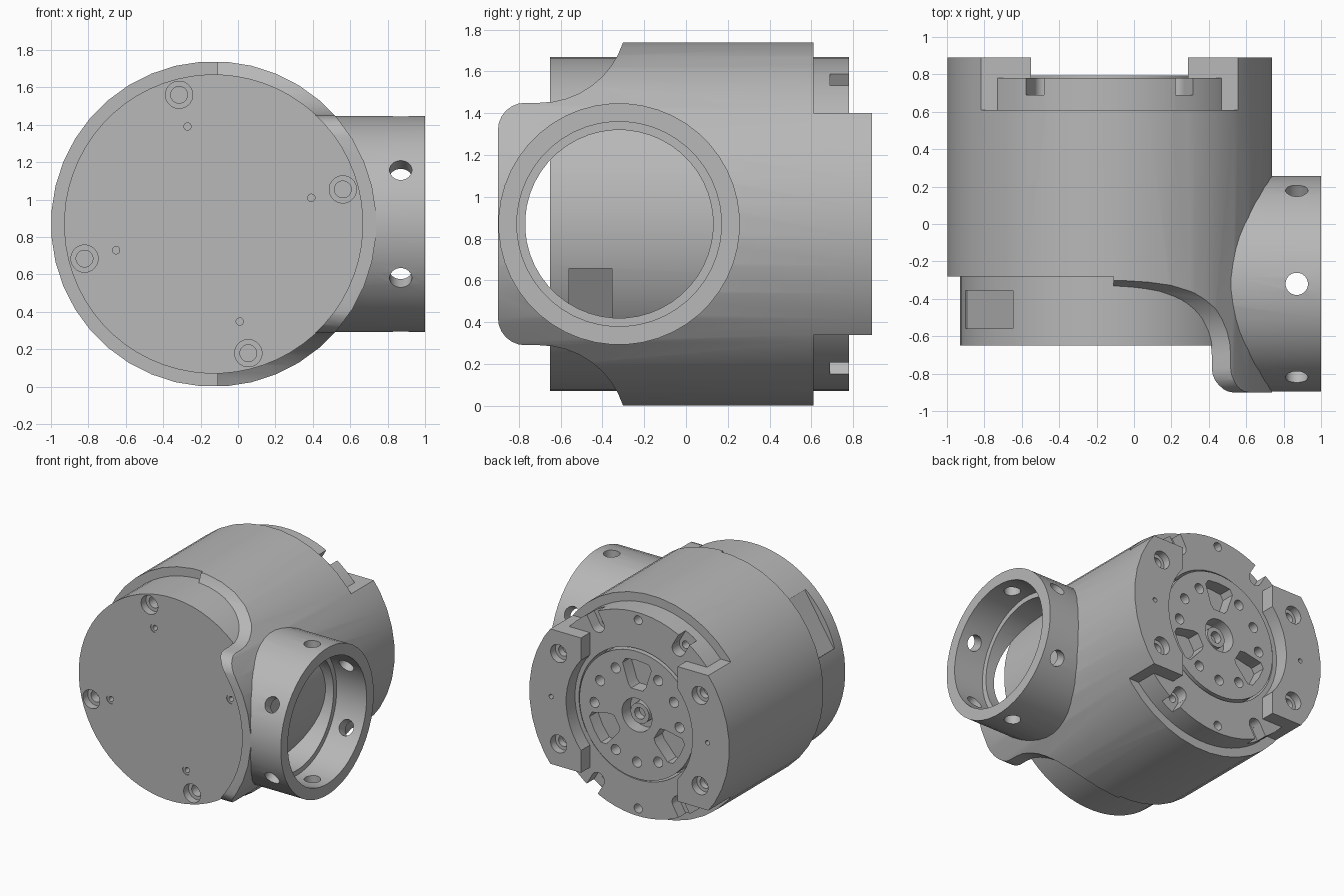
import bpy, bmesh, math
from mathutils import Matrix, Vector

if "Cube" in bpy.data.objects:
    bpy.data.objects.remove(bpy.data.objects["Cube"])

CX, CZ = -0.13, 0.87        # main axis (runs along y)
TY = -0.32                  # side tube axis (runs along x)

grey = bpy.data.materials.new("grey")
grey.diffuse_color = (0.48, 0.48, 0.48, 1)
grey.use_nodes = True
grey.node_tree.nodes["Principled BSDF"].inputs["Base Color"].default_value = grey.diffuse_color


def finish(name, bm):
    bmesh.ops.recalc_face_normals(bm, faces=bm.faces)
    me = bpy.data.meshes.new(name)
    bm.to_mesh(me)
    bm.free()
    me.materials.append(grey)
    ob = bpy.data.objects.new(name, me)
    bpy.context.collection.objects.link(ob)
    return ob


def rod(name, start, end, r, sides=24):
    """Cylinder between two points."""
    a, b = Vector(start), Vector(end)
    d = b - a
    rot = d.to_track_quat('Z', 'Y').to_matrix().to_4x4()
    spin = Matrix.Rotation(math.pi / sides, 4, 'Z')
    bm = bmesh.new()
    bmesh.ops.create_cone(bm, cap_ends=True, segments=sides, radius1=r, radius2=r,
                          depth=d.length, matrix=Matrix.Translation((a + b) / 2) @ rot @ spin)
    return finish(name, bm)


def along_y(name, dx, dz, r, y0, y1, sides=24):
    return rod(name, (CX + dx, y0, CZ + dz), (CX + dx, y1, CZ + dz), r, sides)


def prism(name, pts, direction):
    """Extrude a closed outline of 3D points."""
    bm = bmesh.new()
    f = bm.faces.new([bm.verts.new(p) for p in pts])
    g = bmesh.ops.extrude_face_region(bm, geom=[f])
    bmesh.ops.translate(bm, vec=direction, verts=[v for v in g['geom'] if isinstance(v, bmesh.types.BMVert)])
    return finish(name, bm)


def box(name, x0, x1, y0, y1, z0, z1, turn=0):
    """Box in main-axis coordinates, turned about the main axis."""
    rot = Matrix.Translation((CX, 0, CZ)) @ Matrix.Rotation(-turn, 4, 'Y')
    pts = [rot @ Vector(p) for p in ((x0, y0, z0), (x1, y0, z0), (x1, y0, z1), (x0, y0, z1))]
    return prism(name, pts, (0, y1 - y0, 0))


def boolean(ob, tool, op='DIFFERENCE'):
    m = ob.modifiers.new("cut", 'BOOLEAN')
    m.operation, m.object, m.solver = op, tool, 'EXACT'
    dg = bpy.context.evaluated_depsgraph_get()
    me = bpy.data.meshes.new_from_object(ob.evaluated_get(dg))
    ob.modifiers.clear()
    ob.data = me
    bpy.data.objects.remove(tool)


def polar(r, deg):
    return r * math.cos(math.radians(deg)), r * math.sin(math.radians(deg))


def arc(cy, cz, r, a0, a1, n=10):
    return [(cy + polar(r, a0 + (a1 - a0) * i / n)[0], cz + polar(r, a0 + (a1 - a0) * i / n)[1])
            for i in range(n + 1)]


# ---- housing: outer shell, cut back at the front except around the tube
housing = along_y("housing", 0, 0, 0.87, -0.90, 0.89, 40)
boolean(housing, box("c", -1.2, 0.02, -1.2, -0.28, -1.2, 1.2))
outline = [(-0.28, 1.2)] + arc(-0.70, 1.0, 0.42, 0, -90) + arc(-0.77, 0.45, 0.13, 90, 180, 6) \
    + [(-1.2, 0.45), (-1.2, 1.2)]
for s in (1, -1):
    boolean(housing, prism("c", [(CX - 0.1, y, CZ + s * z) for y, z in outline], (1.5, 0, 0)))

# back lugs: clear the space between them
for s in (1, -1):
    boolean(housing, box("c", -1.2, 1.2, 0.61, 1.2, s * 0.53, s * 1.2))
boolean(housing, box("c", -0.42, 0.42, 0.61, 1.2, -0.8, 0.8))
boolean(housing, along_y("c", 0, 0, 0.55, 0.61, 1.2, 48))

# side tube with stepped bore
boolean(housing, rod("c", (0.3, TY, CZ), (1.0, TY, CZ), 0.578, 48), 'UNION')
boolean(housing, along_y("c", 0, 0, 0.797, -1.2, 0.605, 64))
boolean(housing, rod("c", (0.2, TY, CZ), (1.3, TY, CZ), 0.45, 48))
boolean(housing, rod("c", (0.74, TY, CZ), (1.3, TY, CZ), 0.49, 48))
for k in range(6):
    c, s = polar(1, 30 + 60 * k)
    boolean(housing, rod("c", (0.87, TY + 0.3 * c, CZ + 0.3 * s),
                         (0.87, TY + 0.8 * c, CZ + 0.8 * s), 0.06, 20))

# lug screw holes and locating holes
for a in (30, 150, 210, 330):
    dx, dz = polar(0.71, a)
    boolean(housing, along_y("c", dx, dz, 0.07, 0.83, 1.2))
    boolean(housing, along_y("c", dx, dz, 0.042, 0.70, 1.2))
for s in (1, -1):
    boolean(housing, along_y("c", s * 0.68, 0, 0.018, 0.82, 1.2, 12))

# ---- motor body
motor = along_y("motor_body", 0, 0, 0.80, -0.65, 0.78, 64)
for k in range(4):
    # counterbored screws and small pins on the front
    dx, dz = polar(0.715, 105 + 90 * k)
    boolean(motor, along_y("c", dx, dz, 0.073, -1, -0.59))
    boolean(motor, along_y("c", dx, dz, 0.045, -1, -0.52))
    dx, dz = polar(0.54, 105 + 90 * k)
    boolean(motor, along_y("c", dx, dz, 0.036, -1, -0.645, 16))
    boolean(motor, along_y("c", dx, dz, 0.02, -1, -0.60, 12))
for a in (60, 120, 240, 300):
    # rim notches and screw holes at the back
    t = math.radians(a)
    boolean(motor, box("c", 0.70, 0.95, 0.69, 0.9, -0.055, 0.055, t))
    dx, dz = polar(0.70, a)
    boolean(motor, along_y("c", dx, dz, 0.055, 0.69, 1))
    boolean(motor, along_y("c", dx, dz, 0.03, 0.62, 1, 16))
for s in (1, -1):
    boolean(motor, along_y("c", 0, s * 0.74, 0.035, 0.70, 1, 16))
for a in (147.5, -32.5):
    # flat cable windows on the flank
    boolean(motor, box("c", 0.755, 1.0, -0.56, -0.355, -0.235, 0.235, math.radians(a)))
boolean(motor, along_y("c", 0, 0, 0.515, 0.60, 1, 64))

# ---- output rotor with pockets, bolt circle and hub
rotor = along_y("output_rotor", 0, 0, 0.50, 0.58, 0.795, 64)
for k in range(12):
    a = 90 + 30 * k
    if k % 4:
        dx, dz = polar(0.37, a)
        boolean(rotor, along_y("c", dx, dz, 0.04, 0.70, 1, 16))
    else:
        c, s = polar(1, a)
        pts = [(0.20, -0.05), (0.23, -0.075), (0.38, -0.125), (0.42, -0.10),
               (0.43, 0), (0.42, 0.10), (0.38, 0.125), (0.23, 0.075), (0.20, 0.05)]
        boolean(rotor, prism("c", [(CX + u * c - v * s, 0.69, CZ + u * s + v * c) for u, v in pts],
                             (0, 0.4, 0)))
boolean(rotor, along_y("c", 0, 0, 0.13, 0.69, 1, 32))
hub = along_y("rotor_hub", 0, 0, 0.08, 0.66, 0.76, 24)
boolean(hub, along_y("c", 0, 0, 0.045, 0.70, 1, 24))

# ---- smooth shading with sharp edges kept
for ob in (housing, motor, rotor, hub):
    bpy.ops.object.select_all(action='DESELECT')
    ob.select_set(True)
    bpy.context.view_layer.objects.active = ob
    bpy.ops.object.shade_smooth_by_angle(angle=math.radians(30))
